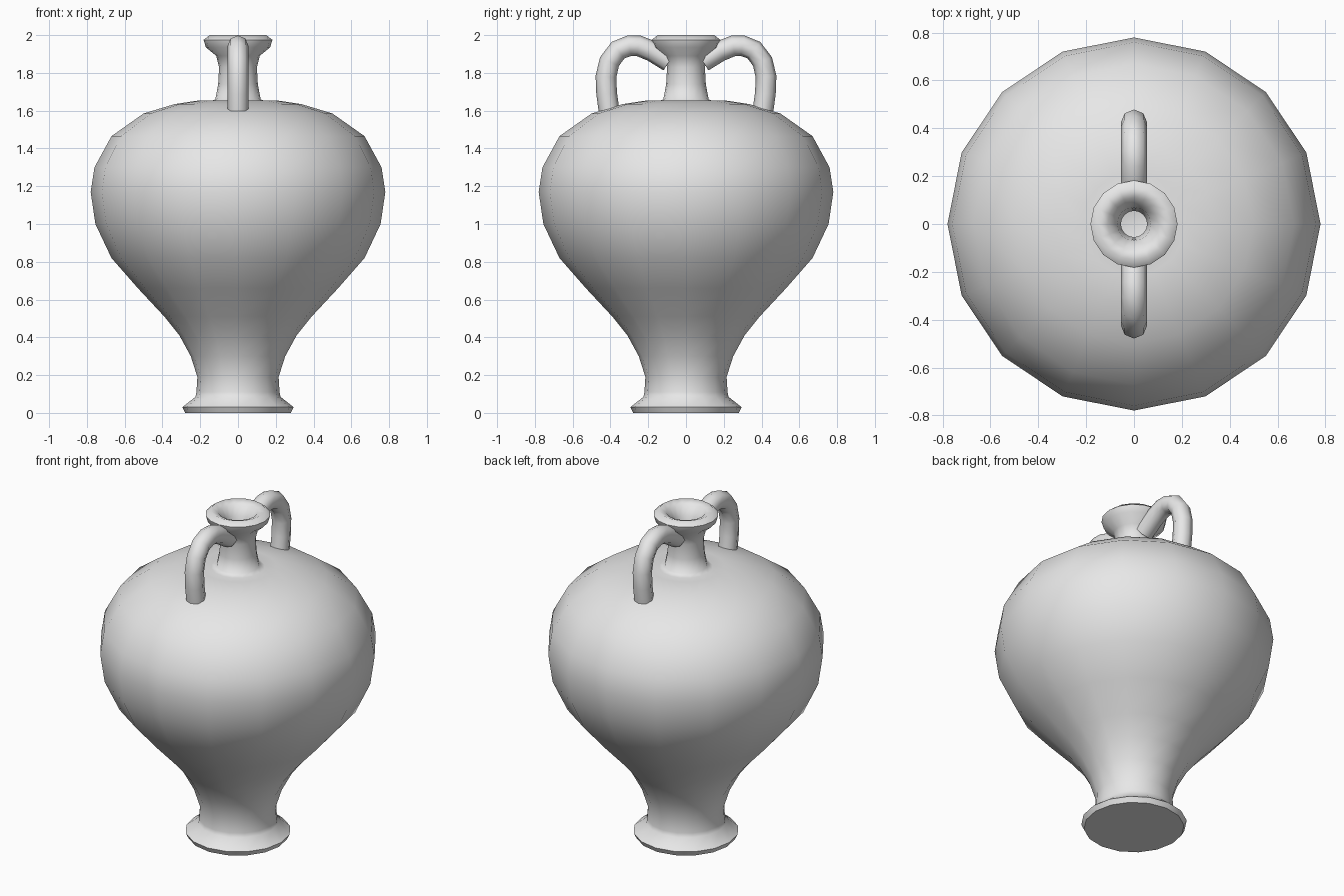
import bpy
import bmesh
import math
from mathutils import Matrix

cube = bpy.data.objects.get("Cube")
if cube:
    bpy.data.objects.remove(cube)

SIDES = 16

clay = bpy.data.materials.new("plain_grey_clay")
clay.use_nodes = True
grey = (0.8, 0.8, 0.8, 1)
clay.diffuse_color = grey
clay.node_tree.nodes["Principled BSDF"].inputs["Base Color"].default_value = grey


def smooth(obj, angle):
    bpy.ops.object.select_all(action="DESELECT")
    obj.select_set(True)
    bpy.context.view_layer.objects.active = obj
    bpy.ops.object.shade_smooth_by_angle(angle=math.radians(angle))


def lathe(name, profile):
    """Spin a radius/height profile around z; its ends close on the axis."""
    bm = bmesh.new()
    verts = [bm.verts.new((r, 0, z)) for r, z in profile]
    edges = [bm.edges.new(pair) for pair in zip(verts, verts[1:])]
    bmesh.ops.spin(bm, geom=verts + edges, cent=(0, 0, 0), axis=(0, 0, 1),
                   angle=math.tau, steps=SIDES, use_duplicate=False)
    bmesh.ops.remove_doubles(bm, verts=bm.verts, dist=0.0005)
    bmesh.ops.recalc_face_normals(bm, faces=bm.faces)
    mesh = bpy.data.meshes.new(name)
    bm.to_mesh(mesh)
    bm.free()
    obj = bpy.data.objects.new(name, mesh)
    bpy.context.collection.objects.link(obj)
    mesh.materials.append(clay)
    smooth(obj, 60)
    return obj


def tube(name, path, radius):
    """Eight-sided tube with closed ends along a path in the yz plane."""
    curve = bpy.data.curves.new(name, "CURVE")
    curve.dimensions = "3D"
    curve.bevel_depth = radius
    curve.bevel_resolution = 2
    curve.use_fill_caps = True
    spline = curve.splines.new("POLY")
    spline.points.add(len(path) - 1)
    for point, (y, z) in zip(spline.points, path):
        point.co = (0, y, z, 1)
    obj = bpy.data.objects.new(name, curve)
    bpy.context.collection.objects.link(obj)
    bpy.ops.object.select_all(action="DESELECT")
    obj.select_set(True)
    bpy.context.view_layer.objects.active = obj
    bpy.ops.object.convert(target="MESH")
    obj = bpy.context.object
    obj.name = name
    obj.data.materials.clear()
    obj.data.materials.append(clay)
    smooth(obj, 60)
    return obj


# Vessel: foot, belly, shoulder, neck, rim, then the hollow inside
foot = [(0, 0), (0.28, 0), (0.295, 0.03), (0.225, 0.085)]
belly = [(0.22, 0.11), (0.215, 0.19), (0.25, 0.3), (0.31, 0.41), (0.39, 0.51),
         (0.53, 0.66), (0.67, 0.82), (0.755, 1.0), (0.78, 1.17), (0.76, 1.3),
         (0.67, 1.465), (0.5, 1.585), (0.335, 1.635), (0.215, 1.653)]
neck = [(0.15, 1.648), (0.12, 1.66), (0.105, 1.74), (0.1, 1.83), (0.115, 1.89)]
rim = [(0.17, 1.935), (0.182, 1.975), (0.15, 2.0), (0.11, 1.985), (0.07, 1.93)]
inside = [(0.055, 1.85), (0.055, 1.62), (0.45, 1.5), (0.68, 1.17),
          (0.57, 0.82), (0.2, 0.4), (0, 0.3)]
lathe("jar_body", foot + belly + neck + rim + inside)

# Handles: one arched tube, repeated on the opposite side
arch = [(0.408, 1.605), (0.42, 1.69), (0.424, 1.78), (0.405, 1.86),
        (0.36, 1.92), (0.3, 1.944), (0.25, 1.943), (0.18, 1.915), (0.09, 1.86)]
back_handle = tube("back_handle", arch, 0.055)
front_handle = back_handle.copy()
front_handle.data = back_handle.data.copy()
front_handle.name = "front_handle"
front_handle.matrix_world = Matrix.Rotation(math.pi, 4, "Z")
bpy.context.collection.objects.link(front_handle)
